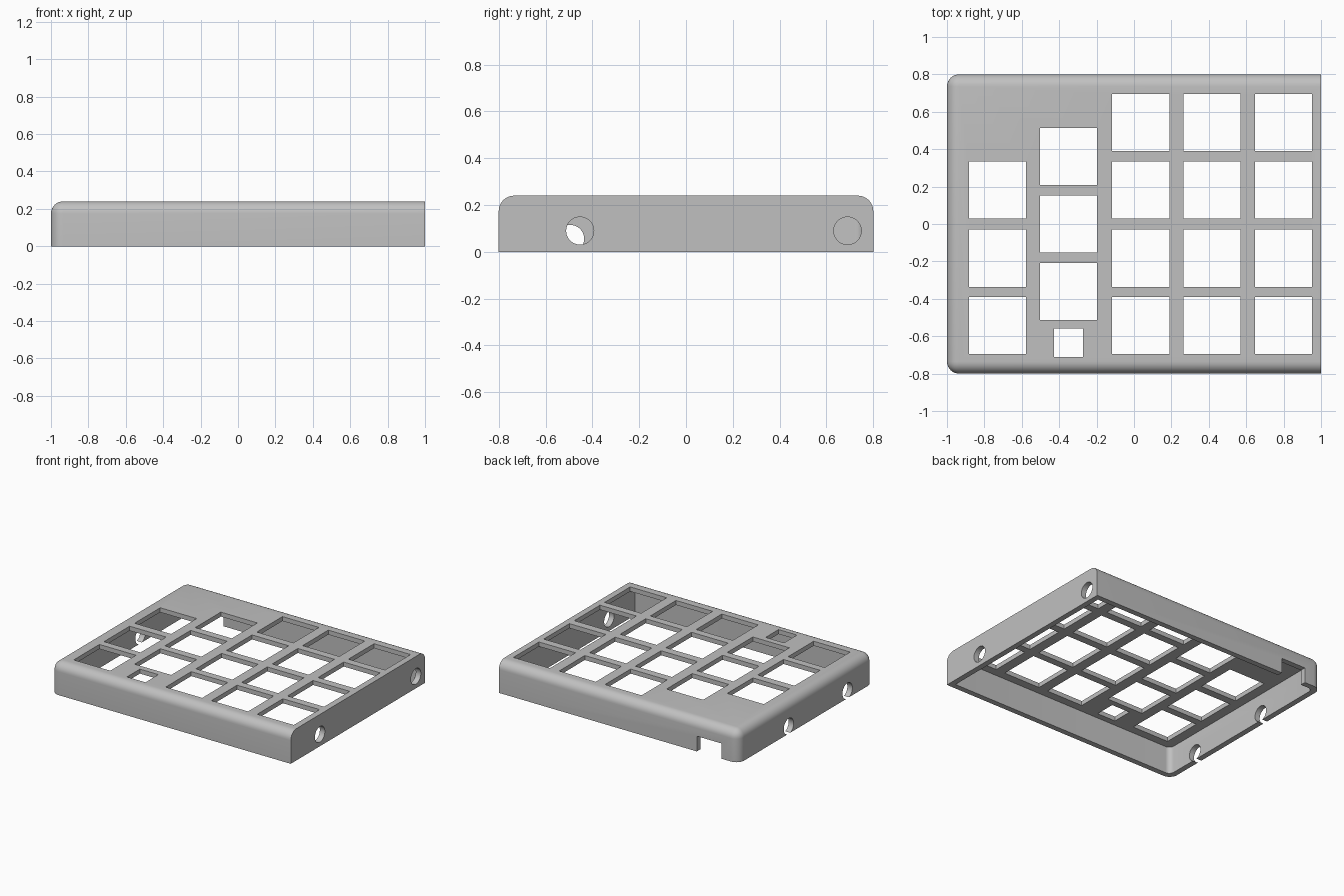
import bpy, bmesh, math
from mathutils import Matrix, Vector

if "Cube" in bpy.data.objects:
    bpy.data.objects.remove(bpy.data.objects["Cube"])

W, D, H = 1.0, 0.8, 0.24      # half width, half depth, height
WALL, PLATE, R = 0.042, 0.034, 0.065

grey = bpy.data.materials.new("plain grey")
grey.diffuse_color = (0.53, 0.53, 0.53, 1)
grey.use_nodes = True
grey.node_tree.nodes["Principled BSDF"].inputs["Base Color"].default_value = grey.diffuse_color


def add_box(bm, lo, hi):
    lo, hi = Vector(lo), Vector(hi)
    m = Matrix.Translation((lo + hi) / 2) @ Matrix.Diagonal((*(hi - lo), 1))
    bmesh.ops.create_cube(bm, size=1, matrix=m)


def round_edges(bm, rule, radius, segments):
    edges = [e for e in bm.edges if rule(*[v.co for v in e.verts])]
    bmesh.ops.bevel(bm, geom=edges, offset=radius, segments=segments,
                    profile=0.5, affect='EDGES')


def make_object(name, bm):
    bmesh.ops.recalc_face_normals(bm, faces=bm.faces)
    me = bpy.data.meshes.new(name)
    bm.to_mesh(me)
    bm.free()
    me.materials.append(grey)
    ob = bpy.data.objects.new(name, me)
    bpy.context.collection.objects.link(ob)
    return ob


def left_upright(a, b):
    return a.x < -0.9 and b.x < -0.9 and abs(a.z - b.z) > 0.1


def top_rim(a, b):
    return min(a.z, b.z) > H - 0.01 and not (a.x > 0.9 and b.x > 0.9)


# Case: rounded on the left, front and back, cut flat on the right
bm = bmesh.new()
add_box(bm, (-W, -D, 0), (W, D, H))
round_edges(bm, lambda a, b: left_upright(a, b) or top_rim(a, b), R, 8)
case = make_object("key_case", bm)

# Hollow underside
bm = bmesh.new()
add_box(bm, (-W + WALL, -D + WALL, -0.1), (W - WALL, D - WALL, H - PLATE))
round_edges(bm, left_upright, 0.04, 6)
cavity = make_object("cavity_cutter", bm)

# Key openings: column centre and its row centres
bm = bmesh.new()
rows = [0.543, 0.181, -0.183, -0.543]
columns = [(-0.73, rows[1:]), (-0.35, [0.361, 0, -0.361]),
           (0.036, rows), (0.418, rows), (0.8, rows)]
openings = [(x, y, 0.1525) for x, ys in columns for y in ys]
openings.append((-0.35, -0.635, 0.077))       # small button
for x, y, h in openings:
    add_box(bm, (x - h, y - h, 0.15), (x + h, y + h, 0.3))

# Cable slot in the back wall
add_box(bm, (-0.855, D - 0.1, -0.05), (-0.65, D + 0.05, 0.115))

# Round holes in the side walls
for x, y, z in [(W, -0.453, 0.09), (W, 0.69, 0.09),
                (-W, -0.494, 0.056), (-W, 0.205, 0.056)]:
    m = Matrix.Translation((x, y, z)) @ Matrix.Rotation(math.pi / 2, 4, 'Y')
    bmesh.ops.create_cone(bm, cap_ends=True, segments=40, radius1=0.059,
                          radius2=0.059, depth=0.16, matrix=m)
holes = make_object("hole_cutter", bm)

# Cut the case and drop the cutters
bpy.context.view_layer.objects.active = case
for cutter in (cavity, holes):
    mod = case.modifiers.new("cut", 'BOOLEAN')
    mod.operation = 'DIFFERENCE'
    mod.solver = 'EXACT'
    mod.object = cutter
    bpy.ops.object.modifier_apply(modifier=mod.name)
for cutter in (cavity, holes):
    bpy.data.objects.remove(cutter)

case.select_set(True)
bpy.ops.object.shade_smooth_by_angle(angle=math.radians(30))
